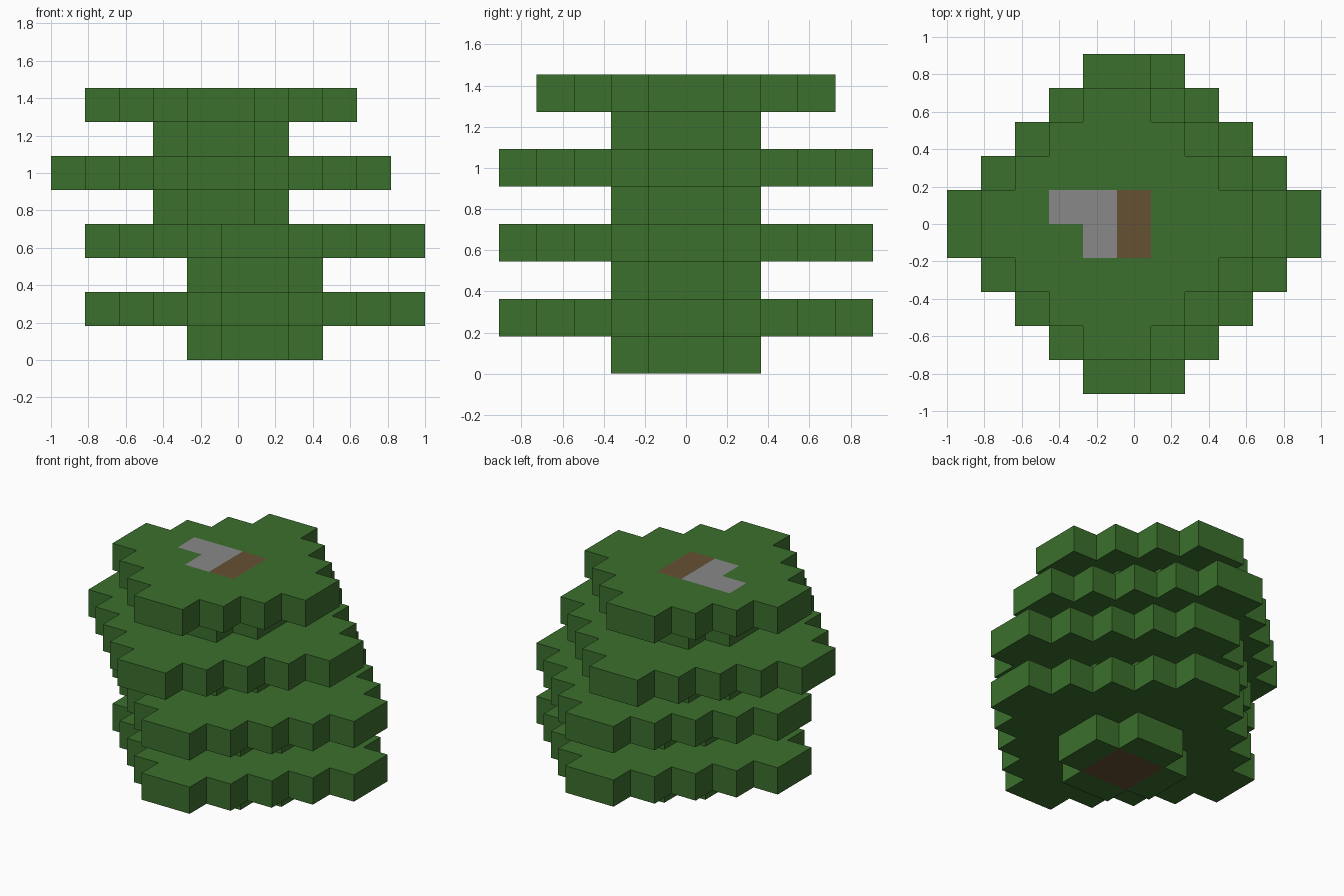
import bpy
import bmesh

cube = bpy.data.objects.get("Cube")
if cube:
    bpy.data.objects.remove(cube, do_unlink=True)

S = 2 / 11  # edge of one block


def make_material(name, rgb):
    mat = bpy.data.materials.new(name)
    mat.use_nodes = True
    mat.diffuse_color = (*rgb, 1)
    mat.node_tree.nodes["Principled BSDF"].inputs["Base Color"].default_value = (*rgb, 1)
    return mat


MATERIALS = [
    make_material("leaf green", (0.045, 0.162, 0.026)),
    make_material("trunk brown", (0.133, 0.082, 0.033)),
    make_material("stone grey", (0.246, 0.246, 0.246)),
]
LEAF, TRUNK, STONE = range(3)


def block_material(i, j, is_top):
    """Trunk is the middle two by two blocks; grey blocks lie in the top tier."""
    if is_top and (i, j) in {(-1, -1), (-1, 0), (-2, 0)}:
        return STONE
    return TRUNK if i in (-1, 0) and j in (-1, 0) else LEAF


def block_tier(name, level, radius, shift, caps=True, is_top=False):
    """A stepped diamond slab, one block thick, centred at x = shift blocks."""
    bm = bmesh.new()
    z = level * S
    for j in range(-radius, radius):
        half = radius - (j if j >= 0 else -1 - j)
        for i in range(-half, half):
            corners = [(i, j), (i, j + 1), (i + 1, j + 1), (i + 1, j)]
            face = bm.faces.new([bm.verts.new(((u + shift) * S, v * S, z)) for u, v in corners])
            face.material_index = block_material(i, j, is_top)
    bmesh.ops.remove_doubles(bm, verts=bm.verts, dist=S / 100)

    # Raise the slab; its walls are all leaves
    raised = bmesh.ops.extrude_face_region(bm, geom=bm.faces[:], use_keep_orig=True)["geom"]
    bmesh.ops.translate(bm, vec=(0, 0, S), verts=[g for g in raised if isinstance(g, bmesh.types.BMVert)])
    bmesh.ops.recalc_face_normals(bm, faces=bm.faces[:])
    for face in bm.faces:
        if abs(face.normal.z) < 0.5:
            face.material_index = LEAF

    # Inner tiers are covered above and below, so only the ground face stays
    if not caps:
        hidden = [f for f in bm.faces if abs(f.normal.z) > 0.5
                  and (level > 0 or f.calc_center_median().z > S / 2)]
        bmesh.ops.delete(bm, geom=hidden, context="FACES")
    bmesh.ops.dissolve_limit(bm, angle_limit=0.01, verts=bm.verts[:], edges=bm.edges[:], delimit={"MATERIAL"})

    mesh = bpy.data.meshes.new(name)
    bm.to_mesh(mesh)
    bm.free()
    for mat in MATERIALS:
        mesh.materials.append(mat)
    obj = bpy.data.objects.new(name, mesh)
    bpy.context.collection.objects.link(obj)


# Narrow and wide tiers alternate; the upper half is offset by one block
for pair in range(4):
    shift = 0.5 if pair < 2 else -0.5
    top = pair == 3
    block_tier(f"inner_leaves_{pair + 1}", 2 * pair, 2, shift, caps=False)
    block_tier(f"wide_leaves_{pair + 1}", 2 * pair + 1, 4 if top else 5, shift, is_top=top)
